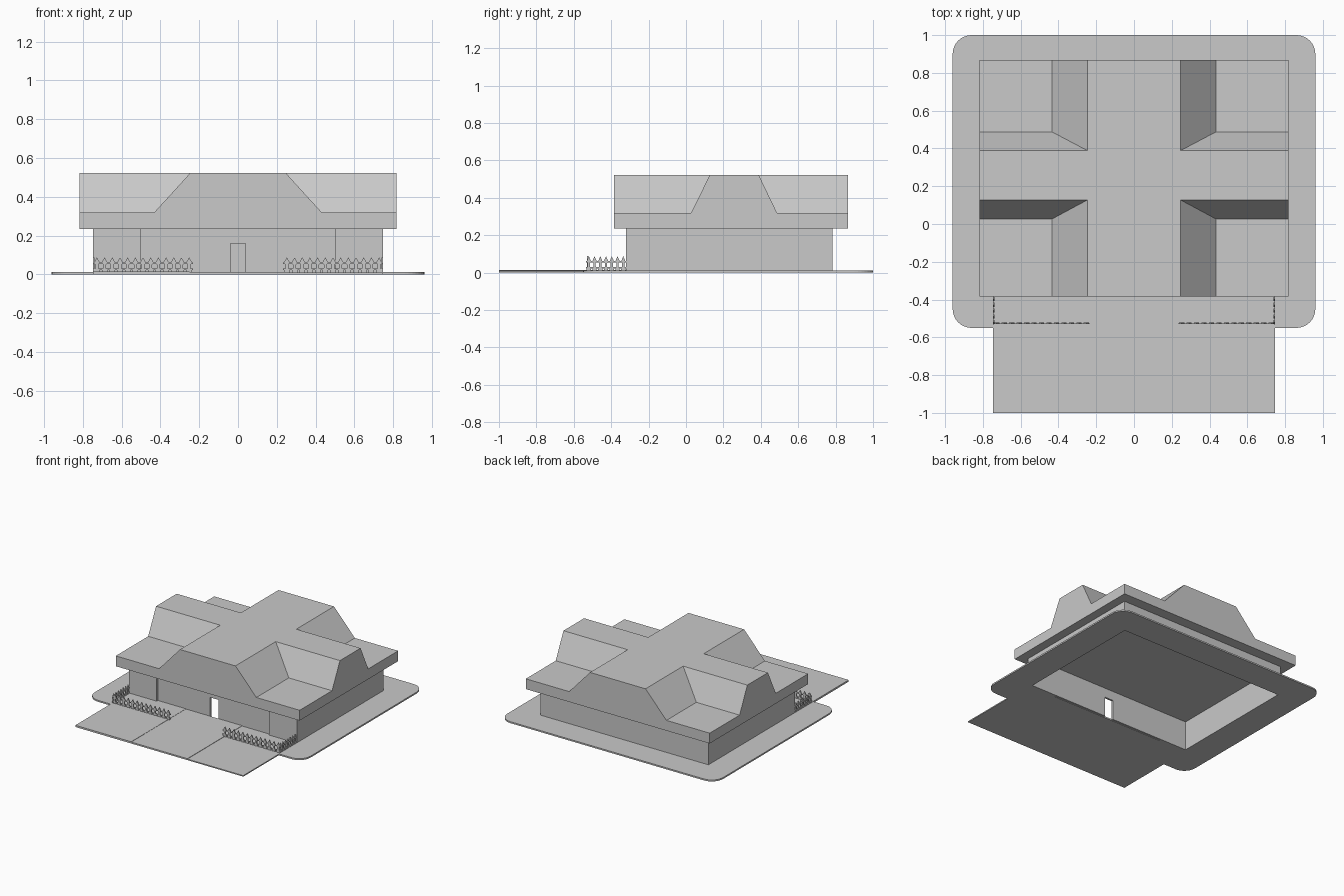
import bpy, bmesh, math
from mathutils import Vector, Matrix

default = bpy.data.objects.get("Cube")
if default:
    bpy.data.objects.remove(default, do_unlink=True)

grey = bpy.data.materials.new("plain_grey")
grey.use_nodes = True
colour = (0.585, 0.585, 0.585, 1)
grey.diffuse_color = colour
grey.node_tree.nodes["Principled BSDF"].inputs["Base Color"].default_value = colour


def finish(name, bm):
    bmesh.ops.recalc_face_normals(bm, faces=bm.faces)
    mesh = bpy.data.meshes.new(name)
    bm.to_mesh(mesh)
    bm.free()
    mesh.materials.append(grey)
    obj = bpy.data.objects.new(name, mesh)
    bpy.context.collection.objects.link(obj)


def add_prism(bm, points, direction):
    """Extrude a flat outline along a direction."""
    face = bm.faces.new([bm.verts.new(p) for p in points])
    new = bmesh.ops.extrude_face_region(bm, geom=[face], use_keep_orig=True)["geom"]
    verts = [v for v in new if isinstance(v, bmesh.types.BMVert)]
    bmesh.ops.translate(bm, verts=verts, vec=direction)


def add_box(bm, x0, x1, y0, y1, z0, z1):
    add_prism(bm, [(x0, y0, z0), (x1, y0, z0), (x1, y1, z0), (x0, y1, z0)], (0, 0, z1 - z0))


def box(name, *limits):
    bm = bmesh.new()
    add_box(bm, *limits)
    finish(name, bm)


HALF, FRONT, BACK = 0.747, -0.32, 0.782
GROUND, EAVE, DECK, TOP = 0.012, 0.235, 0.318, 0.522
ROOF_X, ROOF_FRONT, ROOF_BACK = 0.818, -0.385, 0.867

# Rounded yard, open beneath the house and at the front
radius = 0.1
outline = []
for cx, cy, start in ((0.86, -0.45, 270), (0.86, 0.9, 0), (-0.86, 0.9, 90), (-0.86, -0.45, 180)):
    for i in range(9):
        a = math.radians(start + i * 90 / 8)
        outline.append((cx + radius * math.cos(a), cy + radius * math.sin(a), 0))
outline += [(-HALF, -0.55, 0), (-HALF, BACK, 0), (HALF, BACK, 0), (HALF, -0.55, 0)]
bm = bmesh.new()
add_prism(bm, outline, (0, 0, GROUND))
finish("yard", bm)

# Front path between two lawns, stepping down slightly to the left
box("right_lawn", -HALF, -0.25, -1, -0.305, 0, GROUND + 0.002)
box("front_path", -0.25, 0.25, -1, -0.305, 0, GROUND)
box("left_lawn", 0.25, HALF, -1, -0.305, 0, GROUND - 0.003)

# Walls, with the middle of the front set back around an open doorway
t, step, door, door_top = 0.015, 0.02, 0.038, 0.16
bm = bmesh.new()
add_box(bm, -HALF, HALF, BACK - t, BACK, 0, EAVE)
for s in (-1, 1):
    add_box(bm, *sorted((s * HALF, s * (HALF - t))), FRONT, BACK, 0, EAVE)
    add_box(bm, *sorted((s * HALF, s * 0.5)), FRONT, FRONT + step + t, 0, EAVE)
    add_box(bm, *sorted((s * 0.5, s * door)), FRONT + step, FRONT + step + t, 0, EAVE)
add_box(bm, -door, door, FRONT + step, FRONT + step + t, door_top, EAVE)
finish("walls", bm)

# Eaves slab, whose underside is also the ceiling
box("roof_eaves", -ROOF_X, ROOF_X, ROOF_FRONT, ROOF_BACK, EAVE, DECK)

# Crossing raised roofs, trapezoid in section
bm = bmesh.new()
section = [(-0.433, DECK), (0.433, DECK), (0.247, TOP), (-0.247, TOP)]
add_prism(bm, [(x, ROOF_FRONT, z) for x, z in section], (0, ROOF_BACK - ROOF_FRONT, 0))
finish("front_to_back_roof", bm)
bm = bmesh.new()
section = [(0.027, DECK), (0.487, DECK), (0.389, TOP), (0.127, TOP)]
add_prism(bm, [(-ROOF_X, y, z) for y, z in section], (2 * ROOF_X, 0, 0))
finish("side_to_side_roof", bm)


def fence(name, start, end, count):
    """Waisted, pointed pickets on two rails, built along x and turned into place."""
    start, end = Vector(start), Vector(end)
    length = (end - start).length
    pitch = length / count
    wide, waist, d = pitch * 0.36, pitch * 0.2, 0.004
    half = [(wide, GROUND - 0.003), (wide, 0.022), (waist, 0.032), (waist, 0.05), (wide, 0.062)]
    bm = bmesh.new()
    for i in range(count):
        x = pitch * (i + 0.5)
        profile = [(x + w, z) for w, z in half] + [(x, 0.088)]
        profile += [(x - w, z) for w, z in reversed(half)]
        add_prism(bm, [(px, -d, z) for px, z in profile], (0, 2 * d, 0))
    for z in (0.022, 0.054):
        add_box(bm, 0, length, -0.002, 0.002, z, z + 0.008)
    angle = math.atan2(end.y - start.y, end.x - start.x)
    place = Matrix.Translation((start.x, start.y, 0)) @ Matrix.Rotation(angle, 4, "Z")
    bmesh.ops.transform(bm, matrix=place, verts=bm.verts)
    finish(name, bm)


# Picket fences on both sides of the path
for side, s in (("left", 1), ("right", -1)):
    fence(side + "_front_fence", (s * 0.232, -0.525), (s * HALF, -0.525), 13)
    fence(side + "_side_fence", (s * 0.743, -0.535), (s * 0.743, FRONT), 7)
